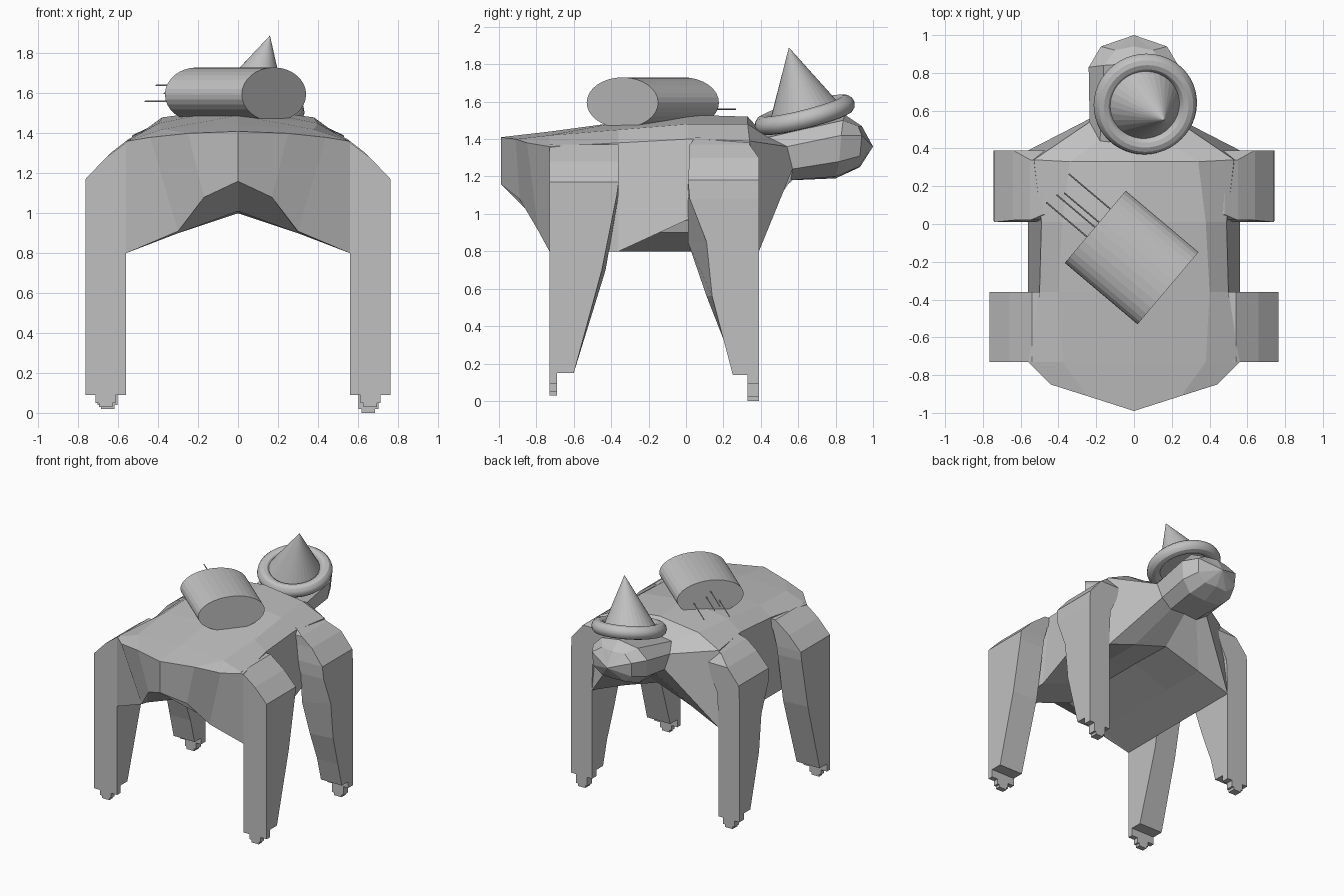
import bpy, bmesh, math
from mathutils import Vector

if "Cube" in bpy.data.objects:
    bpy.data.objects.remove(bpy.data.objects["Cube"])

grey = bpy.data.materials.new("plain grey")
grey.diffuse_color = (0.53, 0.53, 0.53, 1)
grey.use_nodes = True
grey.node_tree.nodes["Principled BSDF"].inputs["Base Color"].default_value = grey.diffuse_color


def finish(name, bm):
    bmesh.ops.remove_doubles(bm, verts=bm.verts[:], dist=0.0005)
    bmesh.ops.recalc_face_normals(bm, faces=bm.faces[:])
    me = bpy.data.meshes.new(name)
    bm.to_mesh(me)
    bm.free()
    return add(name, me)


def add(name, me):
    me.materials.append(grey)
    ob = bpy.data.objects.new(name, me)
    bpy.context.collection.objects.link(ob)
    return ob


def bridge(bm, a, b, closed):
    n = len(a)
    for i in range(n if closed else n - 1):
        j = (i + 1) % n
        bm.faces.new((a[i], a[j], b[j], b[i]))


# Body, neck and head: half rings from belly centre round to spine centre
rings = [
    [(0, -.99, 1.16), (.17, -.89, 1.08), (.30, -.79, .91), (.44, -.85, 1.38), (.25, -.91, 1.40), (0, -.99, 1.41)],
    [(0, -.73, 1.01), (.30, -.73, .90), (.56, -.73, .80), (.56, -.73, 1.36), (.38, -.73, 1.42), (0, -.73, 1.44)],
    [(0, -.36, 1.01), (.30, -.36, .90), (.56, -.36, .80), (.50, -.36, 1.38), (.40, -.36, 1.45), (0, -.36, 1.49)],
    [(0, .01, 1.01), (.30, .01, .90), (.56, .01, .80), (.49, .01, 1.40), (.38, .01, 1.48), (0, .01, 1.53)],
    [(0, .36, 1.00), (.30, .37, .90), (.56, .39, .80), (.53, .34, 1.39), (.34, .33, 1.48), (0, .33, 1.52)],
    [(0, .57, 1.18), (.12, .56, 1.18), (.21, .57, 1.24), (.235, .54, 1.36), (.18, .44, 1.41), (0, .42, 1.42)],
    [(0, .80, 1.19), (.14, .80, 1.20), (.22, .82, 1.28), (.24, .83, 1.42), (.16, .84, 1.50), (0, .85, 1.53)],
    [(0, .93, 1.25), (.10, .92, 1.25), (.17, .93, 1.31), (.175, .94, 1.42), (.10, .92, 1.47), (0, .94, 1.47)],
]
bm = bmesh.new()
for s in (1, -1):
    vs = [[bm.verts.new((s * x, y, z)) for x, y, z in r] for r in rings]
    if s > 0:
        vs[3][2].co.z = .97                      # right flank is cut higher
    for a, b in zip(vs, vs[1:]):
        bridge(bm, a, b, False)
    r = vs[0]                                    # rump
    bm.faces.new((r[0], r[1], r[4], r[5]))
    bm.faces.new((r[1], r[2], r[3], r[4]))
    tip = bm.verts.new((0, 1.0, 1.36))           # muzzle
    for p, q in zip(vs[-1], vs[-1][1:]):
        bm.faces.new((p, q, tip))
finish("body_and_head", bm)


# Legs: straight on one side, tapering on the other, each with a stepped foot
def leg(name, s, y0, foot_y, foot_z, levels):
    bm = bmesh.new()
    prev = None
    for z, y_in, y_out, xo, xi in levels:
        y1 = y0 if z < 1.33 or y0 < 0 else .34   # front shoulder leans back
        ring = [bm.verts.new((s * x, y, z)) for x, y in
                ((xi, y1), (xo, y1), (xo, y_out), (xi, y_in))]
        if prev:
            bridge(bm, prev, ring, True)
        else:
            bm.faces.new(ring)
        prev = ring
    bm.faces.new(prev)
    xo, xin = levels[0][3:]
    mid = (xin + xo) / 2
    for half, lo, hi in (((xo - xin) / 2, .09, .16),
                         (.05, foot_z + .02, .09),
                         (.033, foot_z, foot_z + .02)):
        cube = bmesh.ops.create_cube(bm, size=1)["verts"]
        for v in cube:
            v.co = (s * (mid + 2 * half * v.co.x),
                    (y0 + foot_y) / 2 + abs(y0 - foot_y) * v.co.y,
                    (lo + hi) / 2 + (hi - lo) * v.co.z)
    finish(name, bm)


rear = [(.15, -.60, -.60, .765, .56), (.70, -.43, -.45, .765, .56),
        (1.10, -.36, -.37, .765, .56), (1.17, -.36, -.36, .765, .55),
        (1.28, -.36, -.36, .66, .52), (1.37, -.36, -.36, .54, .47)]
front = [(.14, .25, .25, .745, .56), (.33, .20, .20, .745, .56), (.56, .11, .14, .745, .56),
         (.85, .01, .11, .745, .56), (1.08, .01, .02, .745, .55), (1.18, .01, .01, .74, .50),
         (1.30, .02, .02, .64, .46), (1.37, .02, .02, .55, .44), (1.41, .05, .05, .48, .40)]
for s, side in ((1, "right"), (-1, "left")):
    leg("rear_leg_" + side, s, -.73, -.69, .03, rear)
    leg("front_leg_" + side, s, .39, .33, 0 if s > 0 else .02, front)


# Primitives aligned to an axis
def cone(name, base, tip, r1, r2, n, squash=1):
    bm = bmesh.new()
    base, tip = Vector(base), Vector(tip)
    d = tip - base
    bmesh.ops.create_cone(bm, cap_ends=True, segments=n, radius1=r1, radius2=r2, depth=d.length)
    side = Vector((0, 0, 1)).cross(d).normalized()
    up = d.normalized().cross(side)
    for v in bm.verts:
        c = v.co.copy()
        v.co = (base + tip) / 2 + side * c.x + up * c.y * squash + d.normalized() * c.z
    return finish(name, bm)


# Hat: tilted cone with a ring brim
centre, apex = Vector((.06, .64, 1.525)), Vector((.16, .55, 1.89))
cone("hat_cone", centre, apex, .2, 0, 32)
bpy.ops.mesh.primitive_torus_add(major_radius=.225, minor_radius=.05, major_segments=48,
                                 minor_segments=12, location=(.06, .635, 1.53))
brim = bpy.context.object
brim.name = "hat_brim"
brim.rotation_mode = 'QUATERNION'
brim.rotation_quaternion = Vector((0, 0, 1)).rotation_difference(Vector((.1, -.24, .95)))
brim.data.materials.append(grey)
bpy.ops.object.shade_smooth_by_angle()

# Flattened barrel pack across the back, with four thin spikes
cone("back_barrel", (-.205, -.015, 1.595), (.18, -.34, 1.595), .25, .25, 32, .135 / .25)
for i, (x, y, z) in enumerate(((-.345, .265, 1.56), (-.37, .165, 1.60),
                               (-.41, .155, 1.64), (-.465, .115, 1.56))):
    cone("spike_%d" % (i + 1), (x + .27, y - .228, z), (x, y, z), .004, .004, 8)
